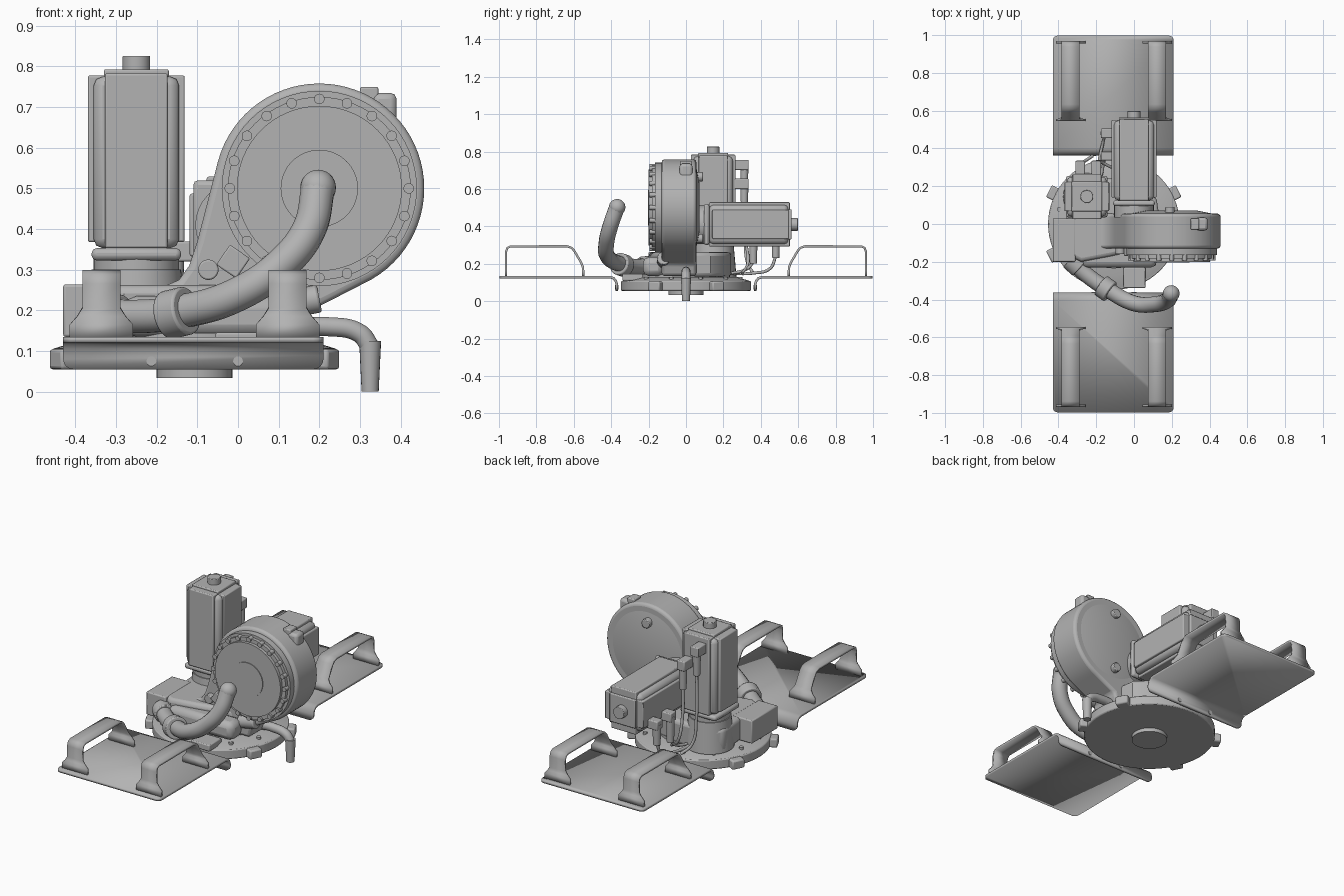
import bpy, bmesh, math
from mathutils import Vector, Matrix

cube = bpy.data.objects.get("Cube")
if cube:
    bpy.data.objects.remove(cube, do_unlink=True)

grey = bpy.data.materials.new("machine grey")
grey.use_nodes = True
colour = (0.45, 0.45, 0.45, 1)
grey.diffuse_color = colour
grey.node_tree.nodes["Principled BSDF"].inputs["Base Color"].default_value = colour


def add(name, bm, bevel=0, segments=2, thickness=0):
    me = bpy.data.meshes.new(name)
    if not thickness:
        bmesh.ops.recalc_face_normals(bm, faces=bm.faces[:])
    bm.to_mesh(me)
    bm.free()
    me.materials.append(grey)
    ob = bpy.data.objects.new(name, me)
    bpy.context.collection.objects.link(ob)
    if thickness:
        mod = ob.modifiers.new("thickness", 'SOLIDIFY')
        mod.thickness, mod.offset = thickness, 0
    if bevel:
        mod = ob.modifiers.new("bevel", 'BEVEL')
        mod.width, mod.segments = bevel, segments
        mod.limit_method, mod.angle_limit = 'ANGLE', math.radians(40)
    bpy.context.view_layer.objects.active = ob
    bpy.ops.object.select_all(action='DESELECT')
    ob.select_set(True)
    bpy.ops.object.shade_smooth_by_angle(angle=math.radians(35))
    return ob


def box(name, x, y, z, bevel=0):
    bm = bmesh.new()
    size = [b - a for a, b in (x, y, z)]
    mid = [(a + b) / 2 for a, b in (x, y, z)]
    bmesh.ops.create_cube(bm, size=1, matrix=Matrix.Translation(mid) @ Matrix.Diagonal((*size, 1)))
    return add(name, bm, bevel)


def rod(name, a, b, r1, r2=None, bevel=0, segments=32):
    a, b = Vector(a), Vector(b)
    bm = bmesh.new()
    turn = (b - a).to_track_quat('Z', 'Y').to_matrix().to_4x4()
    bmesh.ops.create_cone(bm, cap_ends=True, segments=segments, radius1=r1,
                          radius2=r1 if r2 is None else r2, depth=(b - a).length,
                          matrix=Matrix.Translation((a + b) / 2) @ turn)
    return add(name, bm, bevel)


def prism(name, pts, lo, hi, axis, bevel=0, segments=2):
    # extrude a 2D outline along y or z
    def place(p, t):
        return (p[0], t, p[1]) if axis == 'y' else (p[0], p[1], t)
    bm = bmesh.new()
    face = bm.faces.new([bm.verts.new(place(p, lo)) for p in pts])
    ext = bmesh.ops.extrude_face_region(bm, geom=[face])
    shift = Vector(place((0, 0), hi - lo))
    bmesh.ops.translate(bm, verts=[v for v in ext["geom"] if isinstance(v, bmesh.types.BMVert)], vec=shift)
    return add(name, bm, bevel, segments)


def strap(name, path, cx, side, thickness, corner=0):
    # bent sheet following (y, z, half width) points
    bm = bmesh.new()
    rows = [[bm.verts.new((cx + s * w, side * y, z)) for s in (-1, 1)] for y, z, w in path]
    for a, b in zip(rows, rows[1:]):
        bm.faces.new((a[0], a[1], b[1], b[0]))
    if corner:
        bmesh.ops.bevel(bm, geom=rows[0] + rows[-1], offset=corner, segments=4,
                        profile=0.5, affect='VERTICES')
    return add(name, bm, thickness=thickness)


def tube(name, pts, r):
    cu = bpy.data.curves.new(name, 'CURVE')
    cu.dimensions = '3D'
    cu.bevel_depth, cu.bevel_resolution, cu.use_fill_caps = r, 5, True
    sp = cu.splines.new('BEZIER')
    sp.bezier_points.add(len(pts) - 1)
    for bp, p in zip(sp.bezier_points, pts):
        bp.co = p
        bp.handle_left_type = bp.handle_right_type = 'AUTO'
    cu.materials.append(grey)
    ob = bpy.data.objects.new(name, cu)
    bpy.context.collection.objects.link(ob)
    bpy.ops.object.select_all(action='DESELECT')
    ob.select_set(True)
    bpy.context.view_layer.objects.active = ob
    bpy.ops.object.convert(target='MESH')
    bpy.ops.object.shade_smooth_by_angle(angle=math.radians(40))


# Front and rear trays with lifting handles
tray_path = [(0.997, 0.128, 0.32), (0.405, 0.128, 0.32), (0.388, 0.123, 0.32),
             (0.376, 0.11, 0.32), (0.37, 0.09, 0.32), (0.37, 0.055, 0.32)]
handle_path = [(0.962, 0.13, 0.078), (0.962, 0.165, 0.078), (0.962, 0.185, 0.06),
               (0.962, 0.205, 0.047), (0.962, 0.265, 0.047), (0.955, 0.285, 0.047),
               (0.938, 0.293, 0.047), (0.635, 0.293, 0.047), (0.612, 0.285, 0.047),
               (0.598, 0.27, 0.047), (0.56, 0.205, 0.047), (0.552, 0.185, 0.06),
               (0.55, 0.165, 0.078), (0.55, 0.13, 0.078)]
for label, side in (("front", -1), ("rear", 1)):
    strap(label + "_tray", tray_path, -0.11, side, 0.014, 0.025)
    for n, x in (("right", -0.336), ("left", 0.122)):
        strap(f"{label}_{n}_handle", handle_path, x, side, 0.012)
    for x in (-0.213, 0):
        rod(label + "_tray_bolt", (x, side * 0.36, 0.075), (x, side * 0.38, 0.075), 0.012, segments=16)

# Round base with lugs
CX = -0.107
rod("base_hub", (CX, 0, 0.034), (CX, 0, 0.06), 0.094)
rod("base_disc", (CX, 0, 0.055), (CX, 0, 0.108), 0.348, bevel=0.006, segments=64)
rod("base_slope", (CX, 0, 0.108), (CX, 0, 0.13), 0.34, 0.27, segments=64)
rod("turntable", (CX, 0, 0.12), (CX, 0, 0.145), 0.235, segments=48)
for angle in (27, 153, 207, 333):
    lug = box("base_lug", (0.27, 0.385), (-0.035, 0.035), (0.055, 0.105), 0.008)
    lug.matrix_world = Matrix.Translation((CX, 0, 0)) @ Matrix.Rotation(math.radians(angle), 4, 'Z')
for i in range(12):
    a = math.radians(15 + 30 * i)
    x, y = CX + 0.3 * math.cos(a), 0.3 * math.sin(a)
    rod("base_bolt", (x, y, 0.1), (x, y, 0.13), 0.012, segments=12)

# Turret casting and side box
prism("turret", [(-0.34, -0.17), (-0.28, -0.2), (-0.12, -0.17), (0.06, -0.13), (0.14, 0),
                 (0.12, 0.13), (0.05, 0.2), (-0.1, 0.24), (-0.3, 0.25), (-0.37, 0.19)],
      0.13, 0.262, 'z', 0.02, 3)
box("side_box", (-0.43, -0.31), (-0.2, 0.03), (0.135, 0.264), 0.006)

# Arm housing: large round end flowing into the turret
R, AX, AZ = 0.258, 0.2, 0.5
outline = [(AX + R * math.cos(math.radians(a)), AZ + R * math.sin(math.radians(a)))
           for a in range(-65, 166, 5)]
outline += [(-0.1, 0.37), (-0.12, 0.31), (-0.145, 0.275), (-0.18, 0.26), (-0.3, 0.245),
            (-0.3, 0.135), (0.16, 0.135), (0.18, 0.2)]
prism("arm_housing", outline, -0.13, 0.055, 'y', 0.016, 3)
rod("housing_back_cover", (AX, 0.05, AZ), (AX, 0.072, AZ), 0.24, 0.13, segments=48)
for z in (0.335, 0.665):
    rod("back_plug", (AX - 0.01, 0.05, z), (AX - 0.01, 0.09, z), 0.025, bevel=0.004, segments=16)

# Front drum with a ring of bolts
for name, y, r in (("drum_ring", -0.165, 0.24), ("drum_flange", -0.183, 0.225),
                   ("drum_face", -0.2, 0.203), ("drum_centre", -0.204, 0.095)):
    rod(name, (AX, -0.12, AZ), (AX, y, AZ), r, segments=64)
for i in range(20):
    a = math.radians(18 * i)
    x, z = AX + 0.22 * math.cos(a), AZ + 0.22 * math.sin(a)
    rod("drum_bolt", (x, -0.15, z), (x, -0.194, z), 0.013, segments=14)

# Fittings on the housing
box("top_fitting", (0.3, 0.345), (-0.03, 0.03), (0.68, 0.75), 0.005)
box("top_corner_fitting", (0.33, 0.39), (-0.035, 0.035), (0.63, 0.735), 0.015)
rod("front_port", (-0.073, -0.1, 0.3), (-0.073, -0.16, 0.3), 0.025, bevel=0.004)
block = box("front_block", (-0.03, 0.03), (-0.025, 0.025), (-0.03, 0.03), 0.004)
block.matrix_world = Matrix.Translation((-0.012, -0.145, 0.32)) @ Matrix.Rotation(0.6, 4, 'Y')
box("front_bracket", (-0.055, 0.06), (-0.34, -0.23), (0.11, 0.146), 0.005)
box("front_lower_casting", (-0.28, 0.12), (-0.23, -0.12), (0.135, 0.235), 0.03)
rod("lower_elbow", (0.1, -0.12, 0.21), (0.2, -0.12, 0.23), 0.035, bevel=0.006)

# Drain spout
tube("spout", [(0.13, 0, 0.155), (0.22, 0, 0.16), (0.3, 0, 0.143), (0.325, 0, 0.11)], 0.024)
rod("spout_tip", (0.325, 0, 0.125), (0.325, 0, 0), 0.027, 0.021, segments=20)


def motor(name, origin, turn):
    # body along local z, from flange to end knob
    place = Matrix.Translation(origin) @ turn
    def mv(ob):
        ob.matrix_world = place
        return ob
    mv(rod(name + "_neck", (0, 0, -0.06), (0, 0, 0.01), 0.105))
    mv(box(name + "_flange", (-0.11, 0.11), (-0.11, 0.11), (0, 0.03), 0.012))
    mv(box(name + "_core", (-0.105, 0.105), (-0.105, 0.105), (0.03, 0.452), 0.022))
    mv(box(name + "_front_rib", (-0.077, 0.077), (-0.119, 0.119), (0.03, 0.46), 0.005))
    mv(box(name + "_side_rib", (-0.119, 0.119), (-0.077, 0.077), (0.045, 0.455), 0.005))
    mv(box(name + "_cap", (-0.08, 0.08), (-0.08, 0.08), (0.45, 0.47), 0.005))
    mv(rod(name + "_knob", (0, 0, 0.46), (0, 0, 0.503), 0.034, bevel=0.003))


# Upright and horizontal motors
rod("motor_pedestal", (-0.25, 0.145, 0.13), (-0.25, 0.145, 0.3), 0.125, 0.11)
motor("upright_motor", (-0.25, 0.145, 0.323), Matrix.Identity(4))
motor("rear_motor", (0, 0.095, 0.41), Matrix.Rotation(-math.pi / 2, 4, 'X'))

# Connectors and cables
for x, z, end in ((-0.285, 0.72, (-0.22, 0.36, 0.15)), (-0.2, 0.62, (-0.12, 0.3, 0.15))):
    box("upright_connector_base", (x - 0.025, x + 0.025), (0.25, 0.335), (z - 0.02, z + 0.035), 0.005)
    rod("upright_connector_plug", (x, 0.312, z), (x, 0.312, z - 0.13), 0.022, 0.018, 0.003, 20)
    tube("upright_cable", [(x, 0.312, z - 0.12), (x, 0.315, 0.35), (x + 0.02, 0.33, 0.2), end], 0.008)
for y, z in ((0.36, 0.2), (0.48, 0.23)):
    box("rear_connector_base", (-0.175, -0.11), (y - 0.025, y + 0.025), (0.32, 0.37), 0.005)
    rod("rear_connector_plug", (-0.155, y, 0.345), (-0.155, y, z), 0.023, 0.019, 0.003, 20)
    tube("rear_cable", [(-0.155, y, z + 0.01), (-0.16, y - 0.03, 0.175), (-0.18, y - 0.12, 0.15),
                        (-0.2, 0.2, 0.15)], 0.008)

# Curved front hose with clamp and ball end
tube("hose", [(-0.34, -0.19, 0.19), (-0.25, -0.27, 0.185), (-0.15, -0.34, 0.195), (0, -0.42, 0.24),
              (0.11, -0.425, 0.315), (0.175, -0.405, 0.4), (0.197, -0.37, 0.5)], 0.042)
rod("hose_clamp", (-0.175, -0.325, 0.188), (-0.125, -0.36, 0.2), 0.06, bevel=0.006)
rod("hose_collar", (-0.34, -0.19, 0.19), (-0.29, -0.235, 0.187), 0.052, bevel=0.005)
bm = bmesh.new()
bmesh.ops.create_uvsphere(bm, u_segments=24, v_segments=14, radius=0.044,
                          matrix=Matrix.Translation((0.197, -0.368, 0.502)))
add("hose_ball_end", bm)
